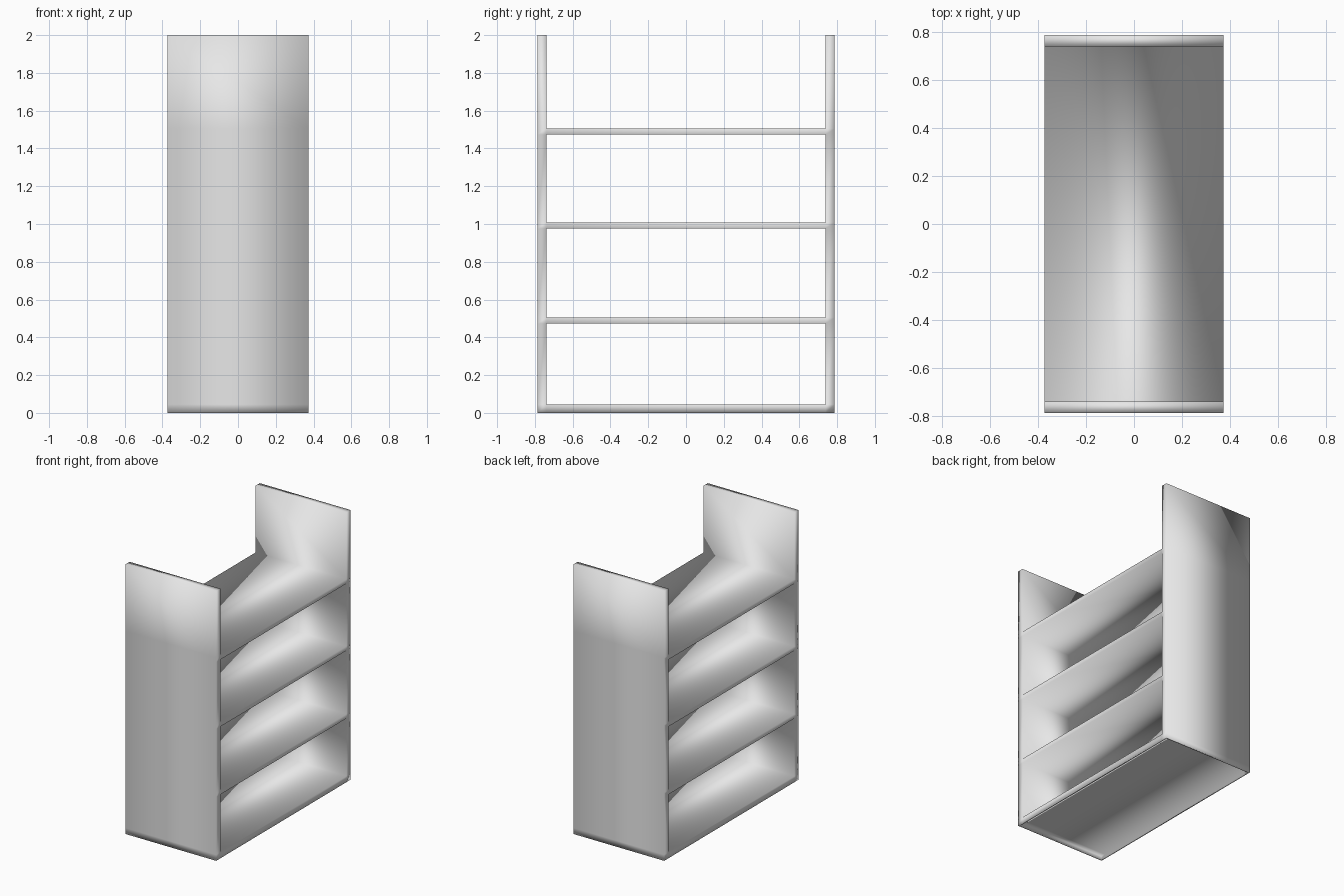
import bpy
import bmesh

cube = bpy.data.objects.get("Cube")
if cube:
    bpy.data.objects.remove(cube, do_unlink=True)

HALF_DEPTH = 0.372     # along x
OUTER, INNER = 0.787, 0.739
FLOOR_TOP, HEIGHT = 0.045, 2.0
SHELF_TOPS = (0.505, 1.008, 1.505)
SHELF_THICK = 0.032

# Plain grey paint
grey = bpy.data.materials.new("light grey")
grey.use_nodes = True
grey.diffuse_color = (0.8, 0.8, 0.8, 1)
grey.node_tree.nodes["Principled BSDF"].inputs["Base Color"].default_value = grey.diffuse_color

bm = bmesh.new()


def cell(y0, y1, z0, z1):
    """One rectangle of the cross-section."""
    corners = ((y0, z0), (y1, z0), (y1, z1), (y0, z1))
    bm.faces.new([bm.verts.new((-HALF_DEPTH, y, z)) for y, z in corners])


# Levels where the end panels meet the floor and shelves
levels = [0.0, FLOOR_TOP]
for top in SHELF_TOPS:
    levels += [top - SHELF_THICK, top]
levels.append(HEIGHT)

# Two end panels
for z0, z1 in zip(levels, levels[1:]):
    cell(-OUTER, -INNER, z0, z1)
    cell(INNER, OUTER, z0, z1)

# Floor and shelves
cell(-INNER, INNER, 0.0, FLOOR_TOP)
for top in SHELF_TOPS:
    cell(-INNER, INNER, top - SHELF_THICK, top)

# Weld the section and extrude it through the depth
bmesh.ops.remove_doubles(bm, verts=bm.verts[:], dist=0.0001)
result = bmesh.ops.extrude_face_region(bm, geom=bm.faces[:])
moved = [g for g in result["geom"] if isinstance(g, bmesh.types.BMVert)]
bmesh.ops.translate(bm, verts=moved, vec=(2 * HALF_DEPTH, 0, 0))
bmesh.ops.recalc_face_normals(bm, faces=bm.faces[:])

# Shallow recess under the floor, leaving a thin rim to stand on
bm.normal_update()
under = [f for f in bm.faces if f.normal.z < -0.9 and f.calc_center_median().z < 0.01]
bmesh.ops.inset_region(bm, faces=under, thickness=0.012, depth=0, use_even_offset=True)
under_verts = list({v for f in under for v in f.verts})
recess = bmesh.ops.extrude_face_region(bm, geom=under)
lifted = [g for g in recess["geom"] if isinstance(g, bmesh.types.BMVert)]
bmesh.ops.translate(bm, verts=lifted, vec=(0, 0, 0.025))
bmesh.ops.delete(bm, geom=[f for f in under if f.is_valid], context="FACES")
bmesh.ops.recalc_face_normals(bm, faces=bm.faces[:])

# Soft shading runs across the joints
for face in bm.faces:
    face.smooth = True

mesh = bpy.data.meshes.new("shelf_unit")
bm.to_mesh(mesh)
bm.free()
mesh.materials.append(grey)
shelf_unit = bpy.data.objects.new("shelf_unit", mesh)
bpy.context.collection.objects.link(shelf_unit)
